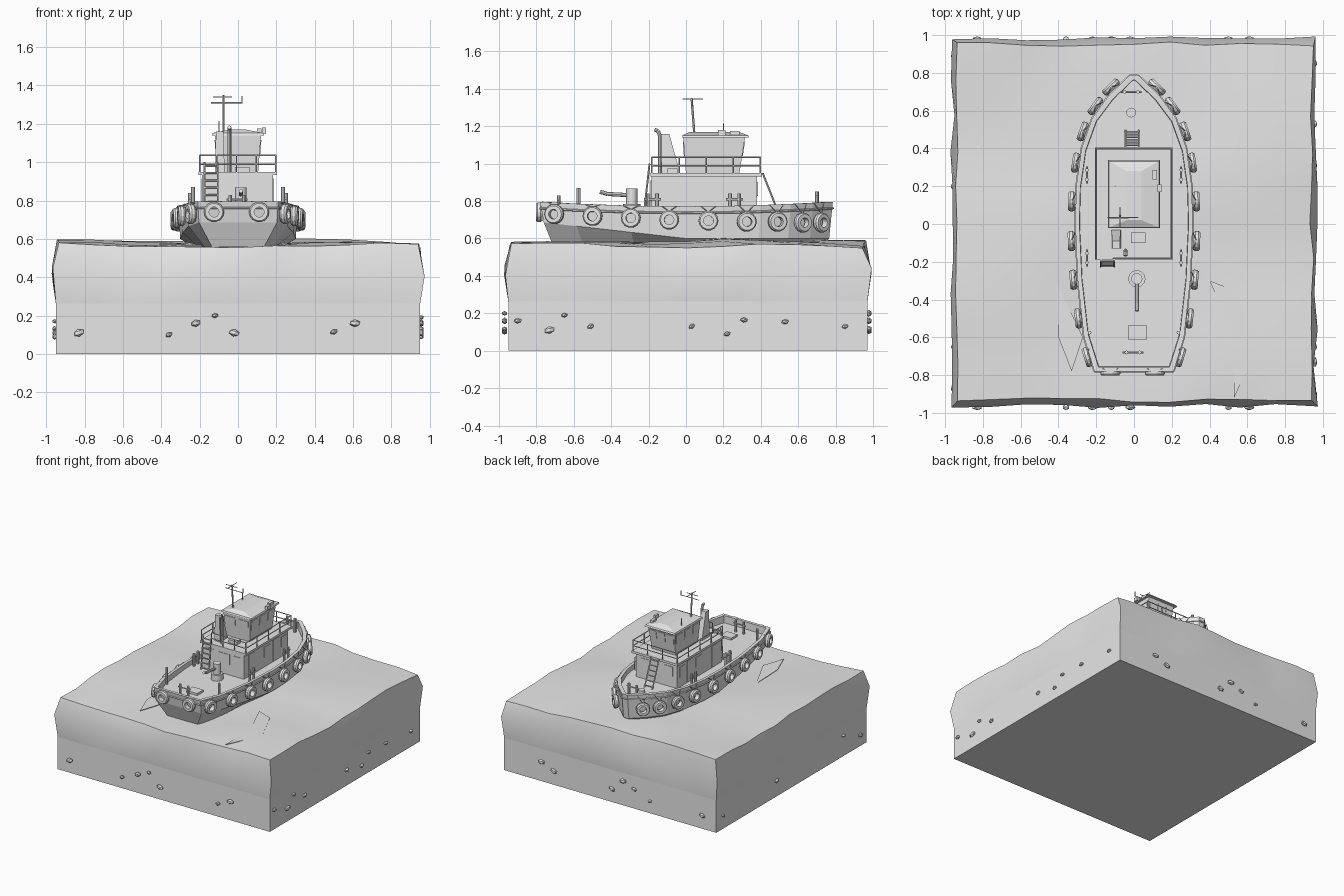
import bpy, bmesh, math, random
from mathutils import Vector, Matrix

random.seed(7)
cube = bpy.data.objects.get("Cube")
if cube:
    bpy.data.objects.remove(cube, do_unlink=True)

grey = bpy.data.materials.new("plain_grey")
grey.use_nodes = True
grey.diffuse_color = (0.8, 0.8, 0.8, 1)
for node in grey.node_tree.nodes:
    if node.type == 'BSDF_PRINCIPLED':
        node.inputs["Base Color"].default_value = (0.8, 0.8, 0.8, 1)


def finish(name, bm, smooth=None):
    bmesh.ops.recalc_face_normals(bm, faces=bm.faces)
    mesh = bpy.data.meshes.new(name)
    bm.to_mesh(mesh)
    bm.free()
    mesh.materials.append(grey)
    ob = bpy.data.objects.new(name, mesh)
    bpy.context.collection.objects.link(ob)
    if smooth:
        bpy.ops.object.select_all(action='DESELECT')
        ob.select_set(True)
        bpy.context.view_layer.objects.active = ob
        bpy.ops.object.shade_smooth_by_angle(angle=math.radians(smooth))
    return ob


def skin(bm, loops):
    """Join closed loops of equal length and cap both ends."""
    rings = [[bm.verts.new(p) for p in loop] for loop in loops]
    n = len(rings[0])
    for a, b in zip(rings, rings[1:]):
        for i in range(n):
            j = (i + 1) % n
            bm.faces.new((a[i], a[j], b[j], b[i]))
    bm.faces.new(rings[0])
    bm.faces.new(rings[-1])


def rect(x0, x1, y0, y1, z):
    return [Vector(p) for p in ((x0, y0, z), (x1, y0, z), (x1, y1, z), (x0, y1, z))]


def block(name, low, high):
    bm = bmesh.new()
    skin(bm, [low, high])
    return finish(name, bm)


def box(name, x0, x1, y0, y1, z0, z1):
    return block(name, rect(x0, x1, y0, y1, z0), rect(x0, x1, y0, y1, z1))


def add_rod(bm, a, b, r, sides=6, r2=None):
    a, b = Vector(a), Vector(b)
    d = b - a
    m = Matrix.Translation((a + b) / 2) @ d.to_track_quat('Z', 'Y').to_matrix().to_4x4()
    bmesh.ops.create_cone(bm, cap_ends=True, segments=sides, radius1=r,
                          radius2=r2 or r, depth=d.length, matrix=m)


def rods(name, pairs, r, sides=6, smooth=None):
    bm = bmesh.new()
    for a, b in pairs:
        add_rod(bm, a, b, r, sides)
    return finish(name, bm, smooth)


def chain(points):
    return list(zip(points, points[1:]))


def panes(name, quad, cells, out=0.004):
    """Thin plates on a wall given as bottom-left, bottom-right, top-right, top-left."""
    bl, br, tr, tl = quad
    normal = (br - bl).cross(tl - bl).normalized()
    at = lambda u, v: (bl.lerp(br, u)).lerp(tl.lerp(tr, u), v)
    bm = bmesh.new()
    for u0, u1, v0, v1 in cells:
        ring = [at(u0, v0), at(u1, v0), at(u1, v1), at(u0, v1)]
        skin(bm, [[p - normal * 0.003 for p in ring], [p + normal * out for p in ring]])
    return finish(name, bm)


def walls(low, high):
    return [(low[i], low[(i + 1) % 4], high[(i + 1) % 4], high[i]) for i in range(4)]


# Ground slab
box("ground_slab", -0.95, 0.95, -0.95, 0.97, 0, 0.265)

# Sea block with a wavy top and bulging sides
bm = bmesh.new()
bmesh.ops.create_grid(bm, x_segments=10, y_segments=10, size=0.945)
for v in bm.verts:
    x, y = v.co.x, v.co.y
    edge = max(abs(x), abs(y)) > 0.94
    v.co.z = (0.58 - 0.015 * x + 0.006 * y + 0.013 * math.sin(3.1 * x + 1.3 * y)
              + 0.009 * math.sin(5 * y - 2 * x + 1) + random.uniform(-0.008, 0.008))
    if edge:
        v.co.z -= 0.008
        v.co.x *= random.uniform(0.985, 1.01)
        v.co.y *= random.uniform(0.985, 1.01)
    v.co.y += 0.01
for height, low, high in ((0.42, 1.0, 1.025), (0.262, 1.0, 1.0)):
    rim = [e for e in bm.edges if e.is_boundary]
    made = bmesh.ops.extrude_edge_only(bm, edges=rim)["geom"]
    for v in (g for g in made if isinstance(g, bmesh.types.BMVert)):
        for axis, centre in ((0, 0), (1, 0.01)):
            c = v.co[axis] - centre
            if abs(c) > 0.9:
                size = 0.95 if axis == 0 else 0.96
                v.co[axis] = centre + math.copysign(size * random.uniform(low, high), c)
        v.co.z = height + (random.uniform(-0.05, 0.05) if height > 0.3 else 0)
bmesh.ops.holes_fill(bm, edges=[e for e in bm.edges if e.is_boundary], sides=0)
finish("sea", bm, 30)

# Wake ripples
for side, outline in (("left", [(0.40, -0.30), (0.53, -0.60), (0.53, -0.92), (0.66, -0.63), (0.53, -0.35)]),
                      ("right", [(-0.41, -0.31), (-0.40, -0.60), (-0.33, -0.78), (-0.27, -0.60)])):
    z = 0.583 if side == "left" else 0.575
    block("wake_" + side, [Vector((x, y, z - 0.004)) for x, y in outline],
          [Vector((x, y, z)) for x, y in outline])

# Stones in the slab sides
bm = bmesh.new()
front = [(-0.83, 0.11), (-0.36, 0.10), (-0.22, 0.16), (-0.12, 0.20), (-0.02, 0.11), (0.50, 0.115), (0.61, 0.16)]
flank = [(-0.90, 0.16), (-0.73, 0.11), (-0.65, 0.19), (-0.51, 0.13), (0.03, 0.13), (0.22, 0.09),
         (0.31, 0.165), (0.53, 0.155), (0.85, 0.13)]
spots = [((a, -0.97, z), 0) for a, z in front] + [((a, 0.978, z), 0) for a, z in front]
spots += [((0.955, a, z), 1) for a, z in flank]
spots += [((-0.955, a, z), 1) for a, z in ((0.89, 0.11), (-0.65, 0.17), (-0.87, 0.09), (0.2, 0.13))]
for place, turn in spots:
    s = random.uniform(0.7, 1.25)
    m = (Matrix.Translation(place) @ Matrix.Rotation(turn * math.pi / 2, 4, 'Z')
         @ Matrix.Rotation(random.uniform(-0.4, 0.4), 4, 'Y')
         @ Matrix.Diagonal((0.025 * s, 0.016, 0.016 * s, 1)))
    bmesh.ops.create_icosphere(bm, subdivisions=1, radius=1, matrix=m)
finish("stones", bm)

# Hull: closed outlines from keel to rail, then down inside to the deck
stations = [(-0.78, 0.21), (-0.60, 0.265), (-0.30, 0.298), (0, 0.311), (0.20, 0.306),
            (0.40, 0.278), (0.56, 0.222), (0.68, 0.135), (0.785, 0.025)]


def outline(fn):
    right = [fn(y, w) for y, w in stations]
    return [Vector(p) for p in right] + [Vector((-x, y, z)) for x, y, z in reversed(right)]


def rail_z(y):
    return 0.772 + 0.024 * (y / 0.78) ** 2


def half_width(y):
    for (y0, w0), (y1, w1) in chain(stations):
        if y <= y1:
            return w0 + (w1 - w0) * (y - y0) / (y1 - y0)
    return 0.02


bm = bmesh.new()
skin(bm, [outline(lambda y, w: (w * 0.55, y * 0.89, 0.52)),
          outline(lambda y, w: (w * 0.97, y * 0.975, 0.60 + max(0, -y) * 0.11)),
          outline(lambda y, w: (w, y, rail_z(y))),
          outline(lambda y, w: (max(w - 0.022, 0.006), y * 0.97, rail_z(y))),
          outline(lambda y, w: (max(w - 0.024, 0.005), y * 0.968, 0.738))])
finish("hull", bm)
rim = outline(lambda y, w: (w, y, rail_z(y) - 0.035))
rods("rubbing_strake", chain(rim + rim[:1]), 0.006)

# Tyre fenders with hanging ropes
fenders = [(0.247, -0.705, 0.73), (0.295, -0.50, 0.72), (0.322, -0.295, 0.71), (0.332, -0.09, 0.70),
           (0.330, 0.12, 0.695), (0.310, 0.325, 0.69), (0.272, 0.49, 0.69), (0.205, 0.625, 0.685),
           (0.122, 0.725, 0.685)]
tyres, ropes = bmesh.new(), bmesh.new()


def tyre(pos, normal):
    m = Matrix.Translation(pos) @ normal.to_track_quat('Z', 'Y').to_matrix().to_4x4()
    profile = [(0.026, -0.018), (0.046, -0.018), (0.053, -0.008), (0.053, 0.008), (0.046, 0.018), (0.026, 0.018)]
    n = 14
    rings = [[tyres.verts.new(m @ Vector((r * math.cos(a), r * math.sin(a), h))) for r, h in profile]
             for a in (2 * math.pi * i / n for i in range(n))]
    for i in range(n):
        a, b = rings[i], rings[(i + 1) % n]
        for k in range(6):
            j = (k + 1) % 6
            tyres.faces.new((a[k], a[j], b[j], b[k]))
    along = Vector((-normal.y, normal.x, 0))
    for s in (-1, 1):
        top = Vector((pos[0], pos[1], rail_z(pos[1]))) - normal * 0.02 + along * 0.04 * s
        add_rod(ropes, Vector(pos) + Vector((0, 0, 0.045)), top, 0.0025, 4)


for x, y, z in fenders:
    slope = (half_width(y + 0.04) - half_width(y - 0.04)) / 0.08
    for s in (-1, 1):
        tyre((s * x, y, z), Vector((s, -slope, 0)).normalized())
for x in (-0.125, 0.11):
    tyre((x, -0.785, 0.74), Vector((0, -1, 0)))
finish("tyre_fenders", tyres, 25)
finish("fender_ropes", ropes)

# Deckhouse and upper deck
low, high = rect(-0.187, 0.183, -0.185, 0.38, 0.735), rect(-0.187, 0.183, -0.185, 0.38, 0.94)
block("deckhouse", low, high)
box("upper_deck", -0.207, 0.203, -0.19, 0.405, 0.932, 0.95)
aft, left, fore, right = walls(low, high)
panes("deckhouse_aft_panels", aft, [(0.08, 0.28, 0.05, 0.85), (0.38, 0.66, 0.42, 0.82), (0.76, 0.92, 0.42, 0.82)])
for name, wall, flip in (("left", left, False), ("right", right, True)):
    cells = [(0.1, 0.22, 0.05, 0.88), (0.45, 0.58, 0.4, 0.8), (0.66, 0.78, 0.05, 0.88), (0.84, 0.95, 0.4, 0.8)]
    panes("deckhouse_%s_panels" % name, wall,
          [(1 - b, 1 - a, c, d) if flip else (a, b, c, d) for a, b, c, d in cells])
panes("deckhouse_fore_windows", fore, [(0.1, 0.32, 0.45, 0.82), (0.68, 0.9, 0.45, 0.82)])

# Wheelhouse, wider at the top, with a window band and roof
low, high = rect(-0.105, 0.105, 0, 0.285, 0.945), rect(-0.12, 0.12, -0.015, 0.315, 1.14)
block("wheelhouse", low, high)
for name, wall, n in zip(("aft", "left", "fore", "right"), walls(low, high), (2, 3, 3, 3)):
    panes("wheelhouse_%s_windows" % name, wall,
          [((i + 0.14) / n, (i + 0.86) / n, 0.5, 0.88) for i in range(n)])
block("wheelhouse_roof", rect(-0.137, 0.137, -0.022, 0.338, 1.14), rect(-0.132, 0.132, -0.018, 0.332, 1.152))
block("roof_crown", rect(-0.132, 0.132, -0.018, 0.332, 1.152), rect(-0.04, 0.04, 0.02, 0.28, 1.17))
box("roof_locker", 0.098, 0.122, 0.235, 0.285, 1.15, 1.175)
box("roof_lamp", 0.125, 0.145, 0.17, 0.21, 1.15, 1.18)
rods("roof_aerial", [((-0.1, 0.2, 1.15), (-0.1, 0.2, 1.215))], 0.003)

# Mast with cross bars
rods("mast", [((-0.075, 0.045, 1.15), (-0.075, 0.03, 1.35))], 0.006)
rods("mast_bars", [((-0.14, 0.035, 1.31), (0.02, 0.035, 1.31)), ((-0.075, -0.02, 1.345), (-0.075, 0.09, 1.345)),
                   ((-0.13, 0.033, 1.34), (-0.03, 0.033, 1.34)), ((0.02, 0.035, 1.305), (0.02, 0.035, 1.345))], 0.003)

# Funnel, exhaust pipe and vent
block("funnel", rect(-0.12, -0.07, -0.13, -0.03, 0.945), rect(-0.115, -0.075, -0.13, -0.09, 1.16))
rods("exhaust_pipe", chain([(-0.045, -0.14, 0.945), (-0.045, -0.14, 1.15), (-0.045, -0.15, 1.175),
                            (-0.045, -0.168, 1.182)]), 0.01, 8, 40)
box("vent_box", -0.015, 0.06, -0.10, -0.045, 0.945, 0.975)

# Upper deck railing, open at the aft ladder
path = [(-0.11, -0.182), (-0.11, -0.182), (0.197, -0.182), (0.197, 0.398), (-0.2, 0.398), (-0.2, -0.182)][1:]
pairs = []
for a, b in chain(path):
    for z in (0.99, 1.035):
        pairs.append(((*a, z), (*b, z)))
    count = 4 if a[0] == b[0] else 3
    for i in range(count + 1):
        p = Vector(a).lerp(Vector(b), i / count)
        pairs.append(((p.x, p.y, 0.945), (p.x, p.y, 1.035)))
rods("railing", pairs, 0.004)


# Ladders
def ladder(name, x0, x1, foot, top, steps):
    foot, top = Vector((0, *foot)), Vector((0, *top))
    shift = lambda p, x: p + Vector((x, 0, 0))
    pairs = [(shift(foot, x), shift(top, x)) for x in (x0, x1)]
    for i in range(steps):
        p = foot.lerp(top, (i + 0.5) / steps)
        pairs.append((shift(p, x0), shift(p, x1)))
    rods(name, pairs, 0.005)


ladder("aft_ladder", -0.175, -0.105, (-0.225, 0.735), (-0.195, 1.0), 7)
ladder("fore_ladder", -0.045, 0.025, (0.495, 0.735), (0.41, 0.95), 6)

# Water cannon on the aft deck
rods("cannon_pedestal", [((0.015, -0.29, 0.735), (0.015, -0.29, 0.785))], 0.046, 12, 40)
rods("cannon_turret", [((0.015, -0.29, 0.785), (0.015, -0.29, 0.868))], 0.03, 12, 40)
rods("cannon_barrel", chain([(0.015, -0.31, 0.832), (0.015, -0.42, 0.838), (0.015, -0.46, 0.85)]), 0.011, 8, 40)

# Deck fittings
box("aft_hatch", -0.03, 0.065, -0.615, -0.535, 0.735, 0.755)
rods("fore_hatch", [((-0.015, 0.59, 0.735), (-0.015, 0.59, 0.765))], 0.026, 12, 40)
posts, bars = [], []
for x, y, height in ((-0.005, -0.68, 0.83), (-0.015, 0.70, 0.85)):
    posts += [((x + s * 0.035, y, 0.735), (x + s * 0.035, y, height)) for s in (-1, 1)]
    bars.append(((x - 0.055, y, height - 0.025), (x + 0.055, y, height - 0.025)))
for s in (-1, 1):
    posts.append(((s * 0.235, -0.575, 0.735), (s * 0.235, -0.575, 0.87)))
    for y in (-0.18, 0.26):
        posts += [((s * 0.25, y + d, 0.735), (s * 0.25, y + d, 0.84)) for d in (-0.025, 0.025)]
        bars.append(((s * 0.25, y - 0.045, 0.81), (s * 0.25, y + 0.045, 0.81)))
rods("mooring_posts", posts, 0.01, 8, 40)
rods("mooring_bars", bars, 0.006)
